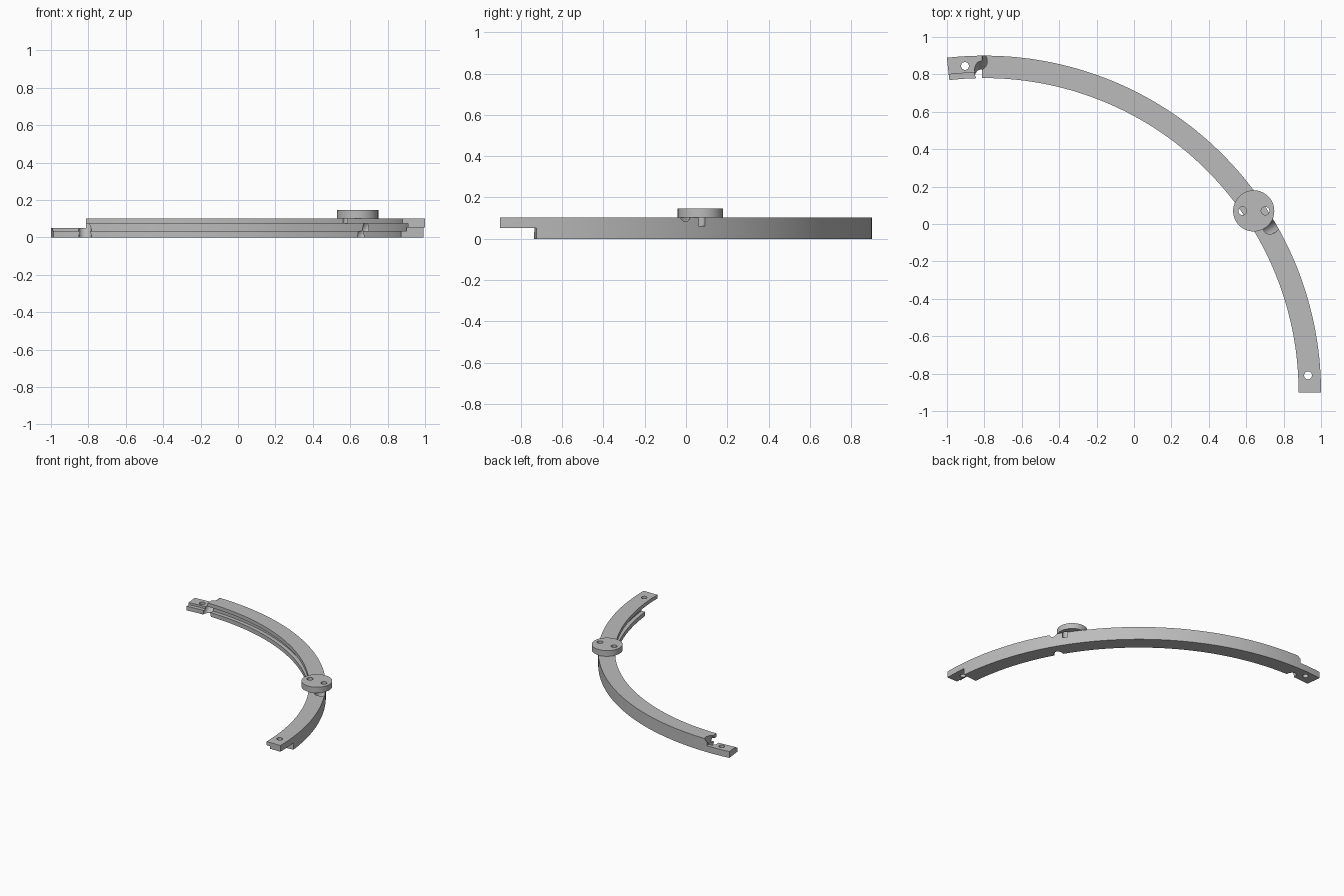
import bpy, bmesh
from math import radians, cos, sin, pi
from mathutils import Vector, Matrix

if "Cube" in bpy.data.objects:
    bpy.data.objects.remove(bpy.data.objects["Cube"])

CENTRE = Vector((-0.8, -0.9, 0))
R_IN, R_OUT, HEIGHT = 1.68, 1.8, 0.102
END = 96.4

grey = bpy.data.materials.new("plain grey")
grey.use_nodes = True
grey.diffuse_color = (0.5, 0.5, 0.5, 1)
grey.node_tree.nodes["Principled BSDF"].inputs["Base Color"].default_value = (0.5, 0.5, 0.5, 1)


def polar(r, deg, z=0):
    a = radians(deg)
    return CENTRE + Vector((r * cos(a), r * sin(a), z))


def make(name, bm):
    bmesh.ops.recalc_face_normals(bm, faces=bm.faces)
    mesh = bpy.data.meshes.new(name)
    bm.to_mesh(mesh)
    bm.free()
    mesh.materials.append(grey)
    obj = bpy.data.objects.new(name, mesh)
    bpy.context.collection.objects.link(obj)
    return obj


def rod(name, a, b, radius, sides=32):
    """Cylinder from point a to point b."""
    a, b = Vector(a), Vector(b)
    d = b - a
    m = Matrix.Translation((a + b) / 2) @ d.to_track_quat('Z', 'Y').to_matrix().to_4x4()
    bm = bmesh.new()
    bmesh.ops.create_cone(bm, cap_ends=True, segments=sides, radius1=radius,
                          radius2=radius, depth=d.length, matrix=m)
    return make(name, bm)


def block(name, deg, side, z0, z1):
    """Box reaching away along the arc from the radial plane at deg."""
    m = (Matrix.Translation(CENTRE) @ Matrix.Rotation(radians(deg), 4, 'Z')
         @ Matrix.Translation((1.74, side * 0.2, (z0 + z1) / 2))
         @ Matrix.Diagonal((0.4, 0.4, z1 - z0, 1)))
    bm = bmesh.new()
    bmesh.ops.create_cube(bm, size=1, matrix=m)
    return make(name, bm)


def cut(obj, cutters):
    bpy.context.view_layer.objects.active = obj
    for c in cutters:
        mod = obj.modifiers.new("cut", 'BOOLEAN')
        mod.operation, mod.solver, mod.object = 'DIFFERENCE', 'EXACT', c
        bpy.ops.object.modifier_apply(modifier=mod.name)


# Curved rail: section with a groove along the inner side, swept round the arc
section = [(R_IN, 0), (R_OUT, 0), (R_OUT, HEIGHT), (R_IN, HEIGHT),
           (R_IN, 0.073), (R_IN + 0.03, 0.073), (R_IN + 0.03, 0.033), (R_IN, 0.033)]
STEPS = 96
bm = bmesh.new()
rings = [[bm.verts.new(polar(r, END * i / STEPS, z)) for r, z in section]
         for i in range(STEPS + 1)]
n = len(section)
for a, b in zip(rings, rings[1:]):
    for k in range(n):
        bm.faces.new((a[k], a[(k + 1) % n], b[(k + 1) % n], b[k]))
bm.faces.new(rings[0])
bm.faces.new(rings[-1])
rail = make("curved_rail", bm)

# Half-height lap tabs at both ends
cutters = [block("near_lap_cutter", 5.6, -1, -0.1, 0.053),
           block("far_lap_cutter", 90.4, 1, 0.05, 0.2)]

# Screw holes through the tabs
for name, r, deg in (("near_hole_cutter", 1.733, 3), ("far_hole_cutter", 1.748, 93.4)):
    cutters.append(rod(name, polar(r, deg, -0.1), polar(r, deg, 0.2), 0.021))

# Slanted holes running from the outer top edge to the inner bottom edge
for name, deg in (("middle_slant_cutter", 29.9), ("far_slant_cutter", 90.6)):
    cutters.append(rod(name, polar(1.61, deg, -0.08), polar(1.85, deg, 0.19), 0.034))

# Round cap with two holes that sink into the rail below
cap = rod("round_cap", (0.64, 0.07, HEIGHT), (0.64, 0.07, 0.147), 0.11, 64)
pins = [rod("cap_hole_cutter", (x, 0.07, 0.062), (x, 0.07, 0.2), 0.022)
        for x in (0.58, 0.702)]

cut(rail, cutters + pins)
cut(cap, pins)
for c in cutters + pins:
    bpy.data.objects.remove(c)

for obj in (rail, cap):
    bpy.ops.object.select_all(action='DESELECT')
    obj.select_set(True)
    bpy.context.view_layer.objects.active = obj
    bpy.ops.object.shade_smooth_by_angle(angle=radians(30))
